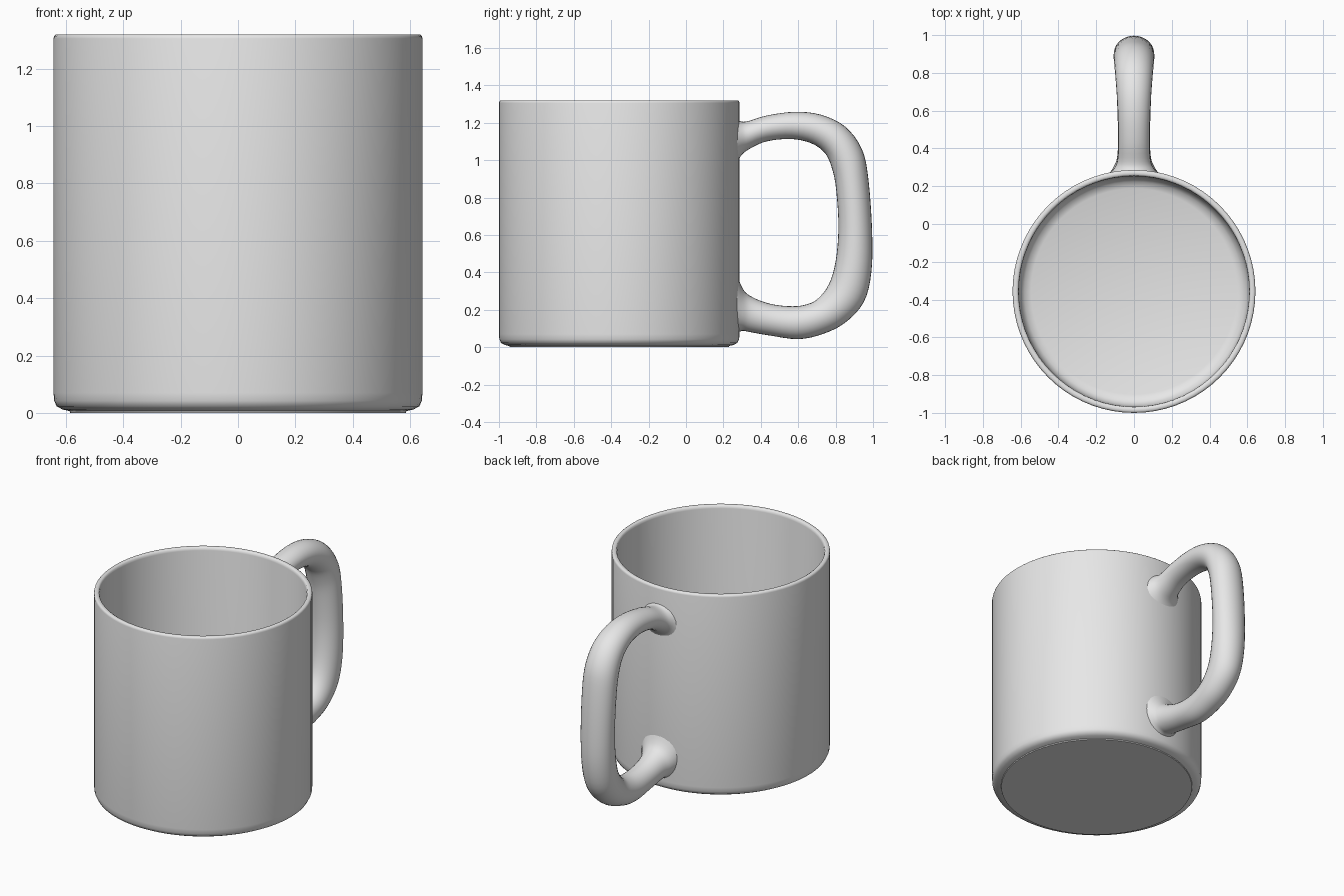
import bpy, bmesh, math
from mathutils import Vector

if "Cube" in bpy.data.objects:
    bpy.data.objects.remove(bpy.data.objects["Cube"])

grey = bpy.data.materials.new("light grey ceramic")
grey.diffuse_color = (0.8, 0.8, 0.8, 1)
grey.use_nodes = True
grey.node_tree.nodes["Principled BSDF"].inputs["Base Color"].default_value = grey.diffuse_color

CY = -0.357  # body axis


def skin(name, rings, angle):
    """Bridge rings of points and cap both ends."""
    bm = bmesh.new()
    vr = [[bm.verts.new(p) for p in r] for r in rings]
    n = len(vr[0])
    for a, b in zip(vr, vr[1:]):
        for i in range(n):
            j = (i + 1) % n
            bm.faces.new((a[i], a[j], b[j], b[i]))
    bm.faces.new(vr[0])
    bm.faces.new(vr[-1])
    bmesh.ops.recalc_face_normals(bm, faces=bm.faces)
    me = bpy.data.meshes.new(name)
    bm.to_mesh(me)
    bm.free()
    me.materials.append(grey)
    ob = bpy.data.objects.new(name, me)
    bpy.context.collection.objects.link(ob)
    bpy.ops.object.select_all(action='DESELECT')
    ob.select_set(True)
    bpy.context.view_layer.objects.active = ob
    bpy.ops.object.shade_smooth_by_angle(angle=math.radians(angle))
    return ob


# Body: outside from the foot up, over the rim, down to the inner floor
profile = [(0.585, 0), (0.587, 0.006), (0.612, 0.012), (0.632, 0.023),
           (0.641, 0.042), (0.643, 0.07), (0.643, 1.305), (0.641, 1.314),
           (0.635, 1.319), (0.62, 1.319), (0.613, 1.314), (0.610, 1.30),
           (0.608, 0.13), (0.60, 0.09), (0.58, 0.063), (0.545, 0.05)]
S = 72
skin("mug_body", [[(r * math.cos(2 * math.pi * i / S),
                    CY + r * math.sin(2 * math.pi * i / S), z)
                   for i in range(S)] for r, z in profile], 50)

# Handle: outer (y, z), inner (y, z), half width in x
stations = [
    (0.262, 1.225, 0.262, 0.95, 0.135),
    (0.290, 1.208, 0.292, 1.02, 0.108),
    (0.33, 1.208, 0.34, 1.06, 0.088),
    (0.43, 1.238, 0.43, 1.100, 0.082),
    (0.58, 1.258, 0.56, 1.113, 0.085),
    (0.72, 1.243, 0.67, 1.090, 0.092),
    (0.85, 1.180, 0.745, 1.035, 0.100),
    (0.94, 1.06, 0.782, 0.95, 0.106),
    (0.975, 0.90, 0.803, 0.84, 0.108),
    (0.995, 0.62, 0.815, 0.64, 0.106),
    (0.991, 0.40, 0.800, 0.46, 0.104),
    (0.95, 0.24, 0.763, 0.335, 0.100),
    (0.85, 0.130, 0.70, 0.255, 0.096),
    (0.73, 0.070, 0.63, 0.225, 0.091),
    (0.60, 0.043, 0.55, 0.219, 0.087),
    (0.45, 0.062, 0.45, 0.232, 0.084),
    (0.34, 0.081, 0.36, 0.265, 0.090),
    (0.300, 0.087, 0.305, 0.31, 0.108),
    (0.262, 0.07, 0.262, 0.42, 0.135),
]


def smooth_path(pts, steps):
    """Catmull-Rom through the stations."""
    out = []
    for k in range(len(pts) - 1):
        p = [pts[min(max(k + d, 0), len(pts) - 1)] for d in (-1, 0, 1, 2)]
        for s in range(steps):
            t = s / steps
            out.append([0.5 * (2 * b + (c - a) * t + (2 * a - 5 * b + 4 * c - d) * t * t
                               + (3 * b - a - 3 * c + d) * t ** 3)
                        for a, b, c, d in zip(*p)])
    return out + [list(pts[-1])]


rings = []
for oy, oz, iy, iz, hw in smooth_path(stations, 4):
    o, i = Vector((0, oy, oz)), Vector((0, iy, iz))
    mid, half = (o + i) / 2, (o - i) / 2
    rings.append([mid + half * math.cos(a) + Vector((hw * math.sin(a), 0, 0))
                  for a in (2 * math.pi * k / 28 for k in range(28))])
skin("handle", rings, 60)
